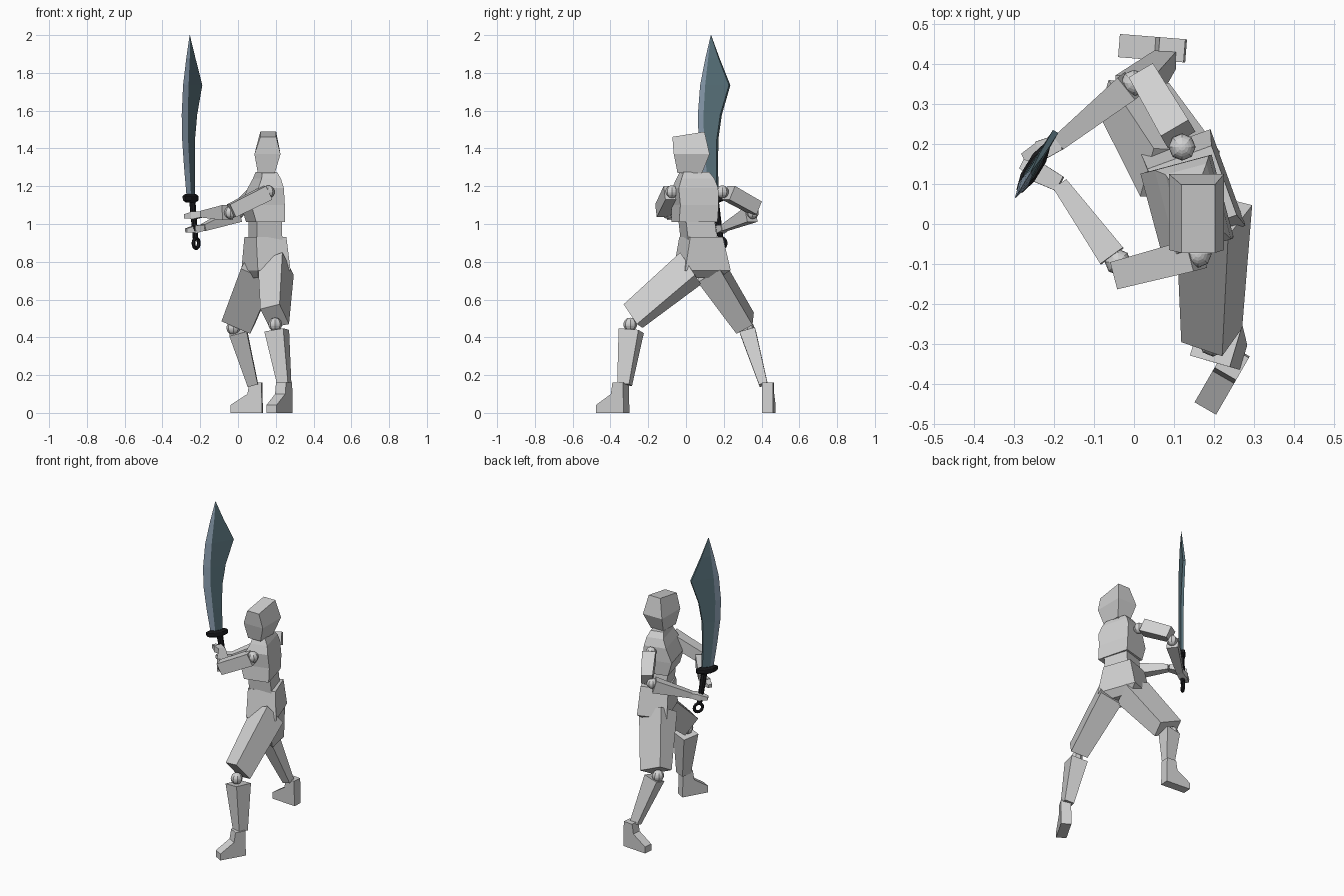
import bpy, bmesh, math
from mathutils import Vector as V, Matrix

cube = bpy.data.objects.get("Cube")
if cube:
    bpy.data.objects.remove(cube, do_unlink=True)


def material(name, rgb):
    m = bpy.data.materials.new(name)
    m.use_nodes = True
    m.diffuse_color = (*rgb, 1)
    m.node_tree.nodes["Principled BSDF"].inputs["Base Color"].default_value = (*rgb, 1)
    return m


GREY = material("clay grey", (0.64, 0.64, 0.64))
STEEL = material("dark teal steel", (0.1, 0.17, 0.2))
EDGE = material("blue grey edge", (0.3, 0.4, 0.51))
BLACK = material("black grip", (0.012, 0.012, 0.014))


def finish(name, bm, *mats):
    bmesh.ops.remove_doubles(bm, verts=bm.verts, dist=0.0005)
    bmesh.ops.recalc_face_normals(bm, faces=bm.faces)
    me = bpy.data.meshes.new(name)
    bm.to_mesh(me)
    bm.free()
    for m in mats:
        me.materials.append(m)
    ob = bpy.data.objects.new(name, me)
    bpy.context.collection.objects.link(ob)
    return ob


def loft(name, rings, *mats, side_mats=None):
    """Skin a list of point rings and cap both ends."""
    bm = bmesh.new()
    rows = [[bm.verts.new(p) for p in ring] for ring in rings]
    n = len(rows[0])
    for a, b in zip(rows, rows[1:]):
        for i in range(n):
            f = bm.faces.new((a[i], a[(i + 1) % n], b[(i + 1) % n], b[i]))
            if side_mats:
                f.material_index = side_mats[i]
    bm.faces.new(rows[0])
    bm.faces.new(rows[-1])
    return finish(name, bm, *mats)


def rect(c, u, v):
    return [V(c) + u * i + v * j for i, j in ((-1, -1), (1, -1), (1, 1), (-1, 1))]


def limb(name, p0, p1, size0, size1, hint):
    """Tapered box; sizes are (along the hint, across it)."""
    p0, p1, hint = V(p0), V(p1), V(hint)
    axis = (p1 - p0).normalized()
    u = (hint - axis * hint.dot(axis)).normalized()
    v = axis.cross(u)
    return loft(name, [rect(p, u * s[0] / 2, v * s[1] / 2)
                       for p, s in ((p0, size0), (p1, size1))], GREY)


def stack(name, rings, turn=0):
    """Boxy body section from (z, centre x, centre y, half depth, half width) levels."""
    rot = Matrix.Rotation(math.radians(turn), 3, 'Z')
    ux, uy = rot @ V((1, 0, 0)), rot @ V((0, 1, 0))
    return loft(name, [rect((cx, cy, z), ux * hx, uy * hy) for z, cx, cy, hx, hy in rings], GREY)


def ball(name, loc, r):
    bm = bmesh.new()
    bmesh.ops.create_uvsphere(bm, u_segments=8, v_segments=12, radius=r,
                              matrix=Matrix.Translation(loc))
    finish(name, bm, GREY)


# torso and head
stack("pelvis", [(0.715, 0.14, 0.09, 0.06, 0.07), (0.755, 0.148, 0.085, 0.092, 0.128),
                 (0.93, 0.145, 0.08, 0.085, 0.092)], 20)
stack("waist", [(0.9, 0.145, 0.07, 0.07, 0.08), (1.03, 0.143, 0.055, 0.068, 0.08)], 17)
stack("chest", [(1.01, 0.145, 0.045, 0.078, 0.105), (1.1, 0.132, 0.048, 0.092, 0.105),
                (1.19, 0.147, 0.048, 0.07, 0.108), (1.24, 0.153, 0.05, 0.053, 0.09),
                (1.275, 0.15, 0.045, 0.04, 0.07)], 15)
stack("neck", [(1.25, 0.155, 0.04, 0.035, 0.04), (1.32, 0.155, 0.04, 0.035, 0.04)])
head = stack("head", [(1.27, 0.15, 0.02, 0.045, 0.065), (1.37, 0.156, 0.03, 0.069, 0.095),
                      (1.475, 0.16, 0.013, 0.042, 0.085)])
for v in head.data.vertices:      # tip the crown slightly
    if v.co.z > 1.45:
        v.co.z += 0.16 * (v.co.y - 0.013)

# legs
FWD = (-1, 0, 0)
loft("front_thigh", [[V(p) for p in ring] for ring in (
    ((0.165, 0.08, 0.68), (0.295, 0.047, 0.73), (0.235, -0.03, 0.85), (0.105, 0.0, 0.8)),
    ((0.168, -0.23, 0.45), (0.27, -0.26, 0.47), (0.22, -0.33, 0.575), (0.118, -0.295, 0.55)))],
    GREY)
limb("back_thigh", (0.115, 0.125, 0.76), (0.0, 0.313, 0.475), (0.18, 0.14), (0.165, 0.1),
     (-1, 0.12, 0.3))
ball("front_knee", (0.197, -0.295, 0.468), 0.036)
ball("back_knee", (-0.025, 0.325, 0.45), 0.036)
limb("front_shin", (0.205, -0.29, 0.435), (0.245, -0.325, 0.15), (0.105, 0.11), (0.06, 0.065),
     (1, -0.3, 0))
limb("back_shin", (0.0, 0.327, 0.43), (0.078, 0.41, 0.15), (0.095, 0.085), (0.055, 0.045), FWD)

FOOT = ((0, 0), (0.168, 0), (0.168, 0.042), (0.078, 0.1), (0.068, 0.162), (0.004, 0.162))


def foot(name, heel, direction, width):
    f = V(direction).normalized()
    side = V((-f.y, f.x, 0)) * width / 2
    line = [V(heel) + f * a + V((0, 0, z)) for a, z in FOOT]
    loft(name, [[p - side for p in line], [p + side for p in line]], GREY)


foot("front_foot", (0.262, -0.315, 0), (-0.082, -0.142, 0), 0.062)
foot("back_foot", (0.13, 0.432, 0), (-1, 0.08, 0), 0.058)

# arms: shoulder, upper arm start and end, elbow, forearm start, wrist, finger tip
ARMS = {
    "front": ((0.16, -0.075, 1.17), (0.155, -0.075, 1.165), (-0.035, -0.125, 1.07),
              (-0.04, -0.095, 1.06), (-0.055, -0.08, 1.06), (-0.185, 0.1, 1.052),
              (-0.28, 0.15, 1.04)),
    "back": ((0.12, 0.192, 1.17), (0.11, 0.225, 1.165), (0.025, 0.37, 1.085),
             (0.0, 0.352, 1.06), (-0.01, 0.345, 1.05), (-0.185, 0.205, 0.98),
             (-0.275, 0.165, 0.965)),
}
UP = (0, 0, 1)
for n, (shoulder, a0, a1, elbow, f0, wrist, tip) in ARMS.items():
    ball(n + "_shoulder", shoulder, 0.034)
    limb(n + "_upper_arm", a0, a1, (0.08, 0.08), (0.075, 0.07), UP)
    ball(n + "_elbow", elbow, 0.033)
    limb(n + "_forearm", f0, wrist, (0.08, 0.07), (0.034, 0.04), UP)
    palm = V(wrist).lerp(V(tip), 0.55)
    limb(n + "_palm", wrist, palm, (0.03, 0.04), (0.042, 0.05), UP)
    limb(n + "_fingers", palm, tip, (0.036, 0.045), (0.022, 0.025), UP)

# sword, lying in an upright plane
D, N = V((0.52, 0.854, 0)), V((0.854, -0.52, 0))
C = V((-0.245, 0.15, 0))


def at(s, t, z):
    return C + D * s + N * t + V((0, 0, z))


# height, cutting edge, bevel line, back, half thickness
BLADE = ((1.13, -0.05, -0.025, 0.022, 0.012), (1.3, -0.078, -0.043, 0.018, 0.012),
         (1.45, -0.098, -0.057, 0.02, 0.012), (1.58, -0.102, -0.06, 0.042, 0.012),
         (1.735, -0.088, -0.05, 0.095, 0.011), (1.88, -0.055, -0.033, 0.028, 0.008),
         (2.0, -0.022, -0.021, -0.02, 0.001))
loft("blade", [[at(e, 0, z), at(b, t, z), at(k, t * 0.7, z), at(k, -t * 0.7, z), at(b, -t, z)]
               for z, e, b, k, t in BLADE], STEEL, EDGE, side_mats=(1, 0, 0, 0, 1))


def oval(s, z, rs, rt, n=8):
    return [at(s + rs * math.cos(a), rt * math.sin(a), z)
            for a in (math.tau * (i + 0.5) / n for i in range(n))]


loft("grip", [oval(0.038, 0.925, 0.016, 0.014), oval(0.005, 1.13, 0.02, 0.016)], BLACK)
loft("guard", [oval(-0.01, 1.115, 0.045, 0.016), oval(-0.01, 1.125, 0.072, 0.021),
               oval(-0.012, 1.148, 0.074, 0.021), oval(-0.012, 1.158, 0.05, 0.016)], BLACK)

# pommel ring
bm = bmesh.new()
SEG, TUBE = 14, 6
ring = []
for i in range(SEG):
    a = math.tau * i / SEG
    ring.append([bm.verts.new(at(0.045 + r * math.cos(a), 0.01 * math.sin(b),
                                 0.898 + r * math.sin(a)))
                 for b in (math.tau * j / TUBE for j in range(TUBE))
                 for r in (0.027 + 0.01 * math.cos(b),)])
for i in range(SEG):
    p, q = ring[i], ring[(i + 1) % SEG]
    for j in range(TUBE):
        k = (j + 1) % TUBE
        bm.faces.new((p[j], p[k], q[k], q[j]))
finish("pommel_ring", bm, BLACK)
